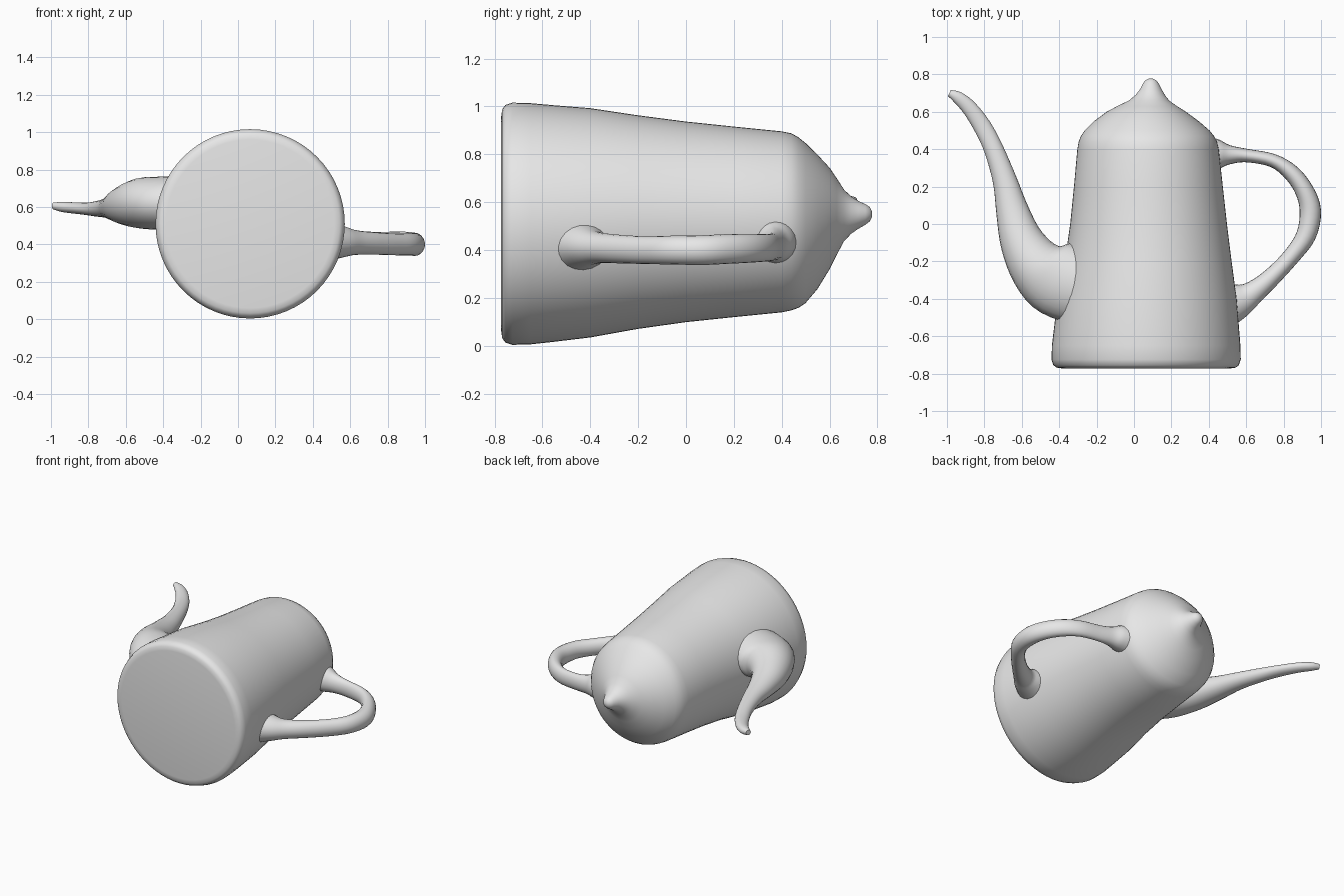
import bpy, bmesh, math
from mathutils import Vector

grey = bpy.data.materials.new("plain grey")
grey.diffuse_color = (0.8, 0.8, 0.8, 1)


def refine(stations, steps):
    """Catmull-Rom interpolation of (x, y, z, half_width, half_height)."""
    out = []
    n = len(stations)
    for i in range(n - 1):
        p0, p1 = stations[max(i - 1, 0)], stations[i]
        p2, p3 = stations[i + 1], stations[min(i + 2, n - 1)]
        for s in range(steps):
            t = s / steps
            out.append([0.5 * (2 * b + (c - a) * t + (2 * a - 5 * b + 4 * c - d) * t * t
                               + (3 * b - a - 3 * c + d) * t ** 3)
                        for a, b, c, d in zip(p0, p1, p2, p3)])
    out.append(list(stations[-1]))
    return out


def loft(name, stations, sides, tangent=None):
    """Skin elliptical rings along a path lying roughly in the xy plane."""
    bm = bmesh.new()
    rings = []
    for i, (x, y, z, w, h) in enumerate(stations):
        a, b = stations[max(i - 1, 0)], stations[min(i + 1, len(stations) - 1)]
        t = tangent or Vector((b[0] - a[0], b[1] - a[1], 0)).normalized()
        side, up = Vector((t.y, -t.x, 0)), Vector((0, 0, 1))
        ring = []
        for k in range(sides):
            ang = 2 * math.pi * k / sides
            ring.append(bm.verts.new(Vector((x, y, z)) + side * w * math.cos(ang)
                                     + up * h * math.sin(ang)))
        rings.append(ring)
    for r, q in zip(rings, rings[1:]):
        for k in range(sides):
            j = (k + 1) % sides
            bm.faces.new((r[k], r[j], q[j], q[k]))
    bm.faces.new(rings[0])
    bm.faces.new(rings[-1])
    bmesh.ops.recalc_face_normals(bm, faces=bm.faces)
    mesh = bpy.data.meshes.new(name)
    bm.to_mesh(mesh)
    bm.free()
    obj = bpy.data.objects.new(name, mesh)
    bpy.context.collection.objects.link(obj)
    mesh.materials.append(grey)
    bpy.ops.object.select_all(action='DESELECT')
    obj.select_set(True)
    bpy.context.view_layer.objects.active = obj
    bpy.ops.object.shade_smooth_by_angle(angle=math.radians(50))
    return obj


# Pot body with shoulder, domed lid and knob: (y, radius, centre x, centre z)
profile = [
    (-0.772, 0.450, 0.065, 0.510), (-0.768, 0.478, 0.065, 0.510),
    (-0.755, 0.496, 0.065, 0.510), (-0.725, 0.506, 0.065, 0.510),
    (-0.65, 0.504, 0.065, 0.510), (-0.55, 0.494, 0.067, 0.511),
    (-0.40, 0.479, 0.070, 0.514), (-0.20, 0.446, 0.076, 0.517),
    (0.00, 0.419, 0.078, 0.518), (0.20, 0.398, 0.077, 0.518),
    (0.40, 0.378, 0.075, 0.518), (0.44, 0.370, 0.074, 0.518),
    (0.47, 0.356, 0.072, 0.515), (0.50, 0.334, 0.070, 0.513),
    (0.55, 0.280, 0.066, 0.518), (0.60, 0.212, 0.066, 0.532),
    (0.63, 0.160, 0.070, 0.540), (0.66, 0.108, 0.080, 0.545),
    (0.69, 0.078, 0.087, 0.546), (0.72, 0.058, 0.090, 0.547),
    (0.75, 0.043, 0.090, 0.549), (0.768, 0.030, 0.090, 0.550),
    (0.778, 0.010, 0.090, 0.550)]
loft("pot_body", [(cx, y, cz, r, r) for y, r, cx, cz in profile], 64, Vector((0, 1, 0)))

# Swan-neck spout, wide at the root and thin at the tip
spout = [
    (-0.25, -0.34, 0.62, 0.21, 0.15), (-0.42, -0.29, 0.62, 0.20, 0.142),
    (-0.52, -0.22, 0.62, 0.155, 0.135), (-0.60, -0.09, 0.61, 0.118, 0.105),
    (-0.65, 0.07, 0.60, 0.088, 0.075), (-0.69, 0.23, 0.595, 0.065, 0.055),
    (-0.75, 0.40, 0.59, 0.052, 0.042), (-0.81, 0.52, 0.59, 0.048, 0.033),
    (-0.88, 0.62, 0.595, 0.041, 0.03), (-0.94, 0.675, 0.60, 0.033, 0.027),
    (-0.987, 0.70, 0.605, 0.018, 0.018)]
loft("spout", refine(spout, 4), 24)

# Ear-shaped handle, flared where it joins the body
handle = [
    (0.36, 0.375, 0.44, 0.10, 0.10), (0.45, 0.372, 0.435, 0.08, 0.085),
    (0.51, 0.37, 0.425, 0.052, 0.068), (0.60, 0.366, 0.415, 0.036, 0.058),
    (0.74, 0.34, 0.41, 0.036, 0.057), (0.84, 0.275, 0.408, 0.044, 0.06),
    (0.91, 0.18, 0.405, 0.05, 0.062), (0.943, 0.07, 0.40, 0.057, 0.062),
    (0.92, -0.06, 0.40, 0.053, 0.06), (0.84, -0.175, 0.40, 0.046, 0.058),
    (0.73, -0.29, 0.405, 0.05, 0.06), (0.63, -0.372, 0.41, 0.065, 0.066),
    (0.56, -0.41, 0.415, 0.095, 0.085), (0.44, -0.45, 0.42, 0.14, 0.12)]
loft("handle", refine(handle, 4), 20)
